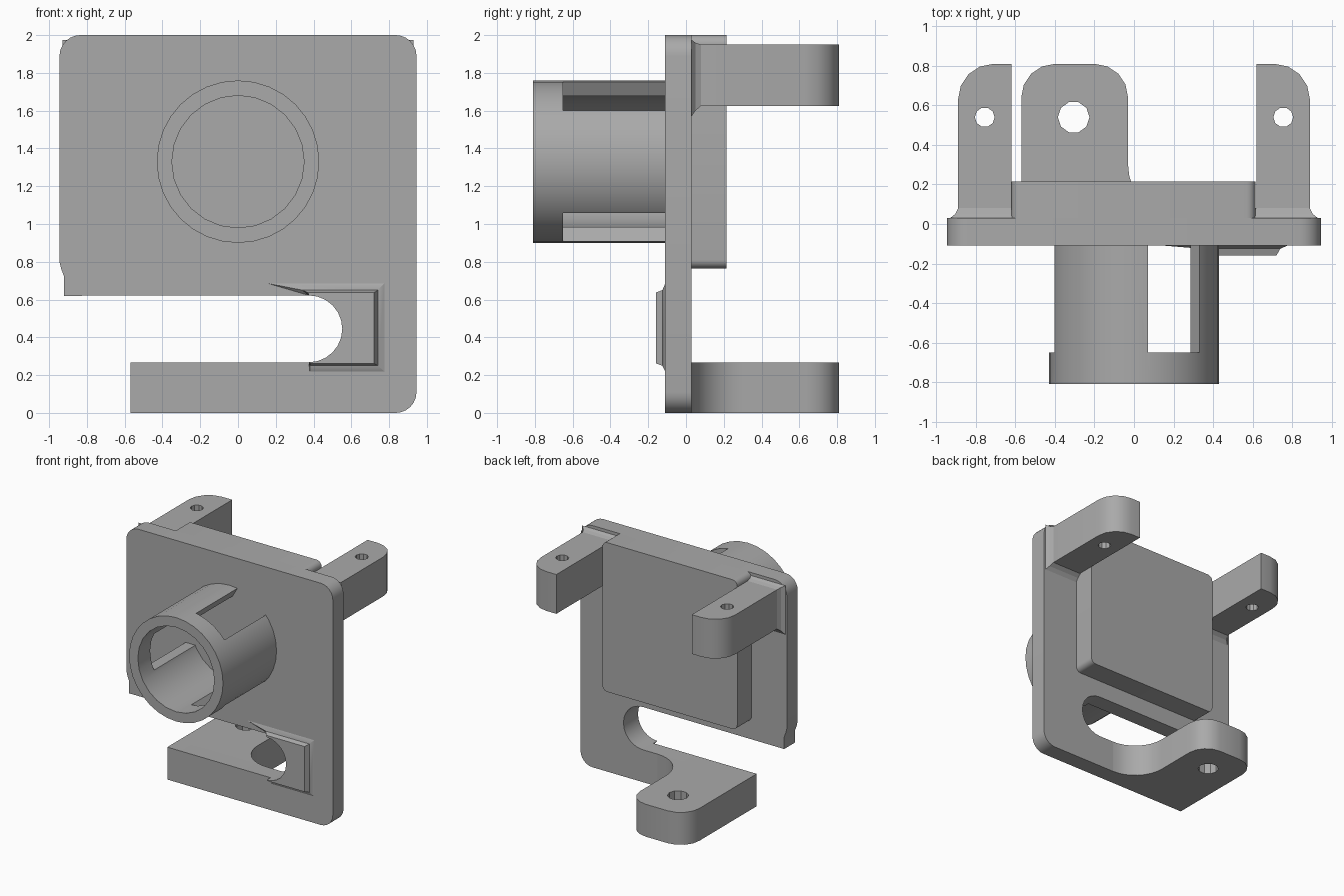
import bpy, bmesh, math
from mathutils import Matrix

if "Cube" in bpy.data.objects:
    bpy.data.objects.remove(bpy.data.objects["Cube"], do_unlink=True)

GREY = (0.4, 0.4, 0.4, 1)
mat = bpy.data.materials.new("plain grey")
mat.use_nodes = True
mat.diffuse_color = GREY
mat.node_tree.nodes["Principled BSDF"].inputs["Base Color"].default_value = GREY


def arc(cx, cy, r, a, b, n=6):
    """Points on a circle from angle a to b in degrees."""
    angles = [math.radians(a + (b - a) * i / n) for i in range(n + 1)]
    return [(cx + r * math.cos(t), cy + r * math.sin(t)) for t in angles]


def circle(cx, cy, r, n):
    return arc(cx, cy, r, 0, 360, n)[:-1]


def rect(x0, x1, y0, y1):
    return [(x0, y0), (x1, y0), (x1, y1), (x0, y1)]


def rounded(x0, x1, y0, y1, r):
    return (arc(x0 + r, y0 + r, r, 180, 270) + arc(x1 - r, y0 + r, r, 270, 360)
            + arc(x1 - r, y1 - r, r, 0, 90) + arc(x0 + r, y1 - r, r, 90, 180))


def prism(name, outline, axis, lo, hi, end_outline=None):
    """Extrude an outline along y or z, optionally tapering to a second outline."""
    bm = bmesh.new()
    rings = []
    for pts, d in ((outline, lo), (end_outline or outline, hi)):
        rings.append([bm.verts.new((u, d, v) if axis == "y" else (u, v, d))
                      for u, v in pts])
    a, b = rings
    bm.faces.new(a)
    bm.faces.new(b[::-1])
    for i in range(len(a)):
        j = (i + 1) % len(a)
        bm.faces.new((a[i], b[i], b[j], a[j]))
    bmesh.ops.recalc_face_normals(bm, faces=bm.faces)
    mesh = bpy.data.meshes.new(name)
    bm.to_mesh(mesh)
    bm.free()
    mesh.materials.append(mat)
    obj = bpy.data.objects.new(name, mesh)
    bpy.context.collection.objects.link(obj)
    return obj


def activate(obj):
    bpy.ops.object.select_all(action="DESELECT")
    obj.select_set(True)
    bpy.context.view_layer.objects.active = obj


def cut(obj, cutter):
    cutter.hide_render = True
    mod = obj.modifiers.new("cut", "BOOLEAN")
    mod.operation = "DIFFERENCE"
    mod.solver = "EXACT"
    mod.object = cutter
    activate(obj)
    bpy.ops.object.modifier_apply(modifier=mod.name)
    bpy.data.objects.remove(cutter, do_unlink=True)


FRONT, BACK = -0.11, 0.03
W, R = 0.945, 0.11
slot_end = arc(0.375, 0.445, 0.177, 90, -90, 12)
parts = []

# Main plate with an open slot and a stepped lower corner
plate = ([(-0.92, 0.62)] + slot_end + [(-0.57, 0.268), (-0.57, 0)]
         + arc(W - R, R, R, -90, 0) + arc(W - R, 2 - R, R, 0, 90)
         + arc(R - W, 2 - R, R, 90, 180) + [(-W, 0.8), (-0.935, 0.76), (-0.92, 0.72)])
parts.append(prism("main_plate", plate, "y", FRONT, BACK))

# Raised block on the back
parts.append(prism("back_block", rounded(-0.62, 0.615, 0.765, 2, 0.045), "y", BACK, 0.215))

# Tube with three slots spaced evenly around it
CZ = 1.33
tube = prism("front_tube", circle(0, CZ, 0.43, 32), "y", -0.81, FRONT)
cut(tube, prism("bore_cutter", circle(0, CZ, 0.35, 24), "y", -0.9, 0))
for deg in (60, 180, 300):
    slot = prism("slot_cutter", rect(0.2, 0.6, -0.15, 0.15), "y", -0.65, 0)
    slot.data.transform(Matrix.Translation((0, 0, CZ))
                        @ Matrix.Rotation(-math.radians(deg), 4, "Y"))
    cut(tube, slot)
parts.append(tube)

# Upper mounting lugs with flared roots
for side, label in ((1, "left"), (-1, "right")):
    def flip(pts):
        return [(side * u, v) for u, v in pts]

    outline = [(0.62, BACK), (0.89, BACK)] + arc(0.71, 0.63, 0.18, 0, 90, 4) + [(0.62, 0.81)]
    lug = prism(label + "_upper_lug", flip(outline), "z", 1.625, 1.95)
    cut(lug, prism("hole_cutter", flip(circle(0.755, 0.54, 0.05, 10)), "z", 1.5, 2.1))
    parts.append(lug)
    steps = [(0.93, 1.57, 1.975, BACK), (0.905, 1.6, 1.96, 0.05), (0.89, 1.625, 1.95, 0.08)]
    for (xa, la, ha, ya), (xb, lb, hb, yb) in zip(steps, steps[1:]):
        parts.append(prism(label + "_lug_root", flip(rect(0.6, xa, la, ha)), "y", ya, yb,
                           flip(rect(0.6, xb, lb, hb))))

# Lower mounting lug, blended into the plate on one side
outline = ([(-0.57, BACK)] + arc(0.24, 0.3, 0.27, 270, 180, 8)
           + arc(-0.2, 0.64, 0.17, 0, 90, 4) + arc(-0.4, 0.64, 0.17, 90, 180, 4))
lower = prism("lower_lug", outline, "z", 0, 0.268)
cut(lower, prism("hole_cutter", circle(-0.305, 0.54, 0.08, 10), "z", -0.2, 0.5))
parts.append(lower)


# Raised pad around the slot end, with a sloped skirt
def pad_outline(right, low, high, left_low, left_high):
    return slot_end + [(left_low, low), (right, low), (right, high), (left_high, high)]


top = pad_outline(0.72, 0.262, 0.637, 0.385, 0.37)
middle = pad_outline(0.74, 0.25, 0.65, 0.38, 0.34)
base = pad_outline(0.775, 0.22, 0.685, 0.38, 0.16)
parts.append(prism("slot_pad", top, "y", -0.16, -0.125, middle))
parts.append(prism("slot_pad_skirt", middle, "y", -0.125, FRONT, base))

for obj in parts:
    activate(obj)
    bpy.ops.object.shade_smooth_by_angle(angle=math.radians(30))
